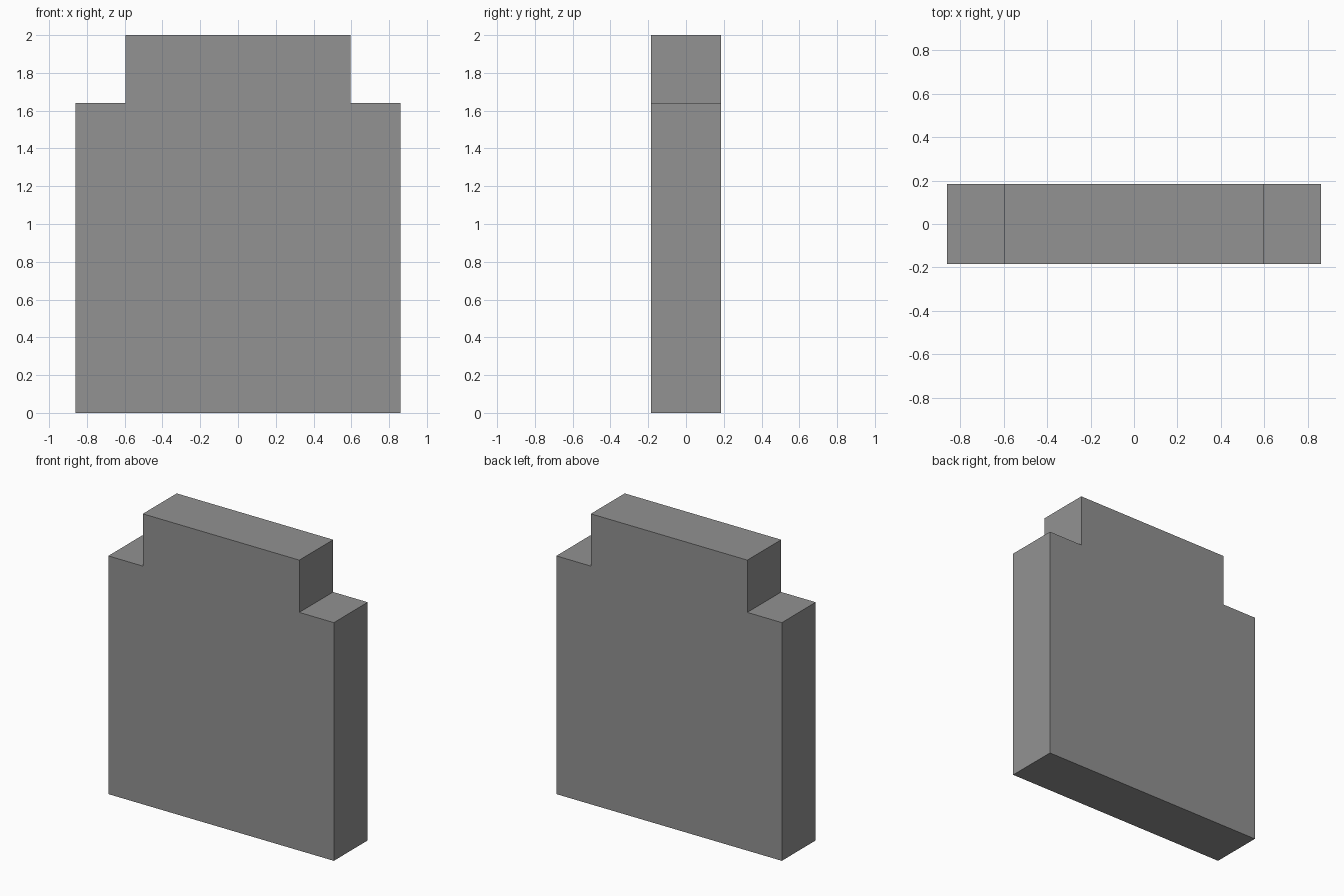
import bpy
import bmesh
from mathutils import Vector

if "Cube" in bpy.data.objects:
    bpy.data.objects.remove(bpy.data.objects["Cube"])

HALF_DEPTH = 0.184

# Right half of the stepped outline (x, z), mirrored to make the full profile
half = [(0.859, 0.0), (0.859, 1.64), (0.596, 1.64), (0.596, 2.0)]
profile = half + [(-x, z) for x, z in reversed(half)]

# Stepped slab: front face extruded straight back
bm = bmesh.new()
front = bm.faces.new([bm.verts.new((x, -HALF_DEPTH, z)) for x, z in profile])
result = bmesh.ops.extrude_face_region(bm, geom=[front], use_keep_orig=True)
back_verts = [g for g in result["geom"] if isinstance(g, bmesh.types.BMVert)]
bmesh.ops.translate(bm, verts=back_verts, vec=Vector((0, 2 * HALF_DEPTH, 0)))
bmesh.ops.recalc_face_normals(bm, faces=bm.faces)

mesh = bpy.data.meshes.new("stepped_slab")
bm.to_mesh(mesh)
bm.free()
slab = bpy.data.objects.new("stepped_slab", mesh)
bpy.context.collection.objects.link(slab)

# Darker grey finish
grey = bpy.data.materials.new("dark_grey")
grey.diffuse_color = (0.287, 0.287, 0.287, 1.0)
grey.use_nodes = True
grey.node_tree.nodes["Principled BSDF"].inputs["Base Color"].default_value = grey.diffuse_color
mesh.materials.append(grey)
